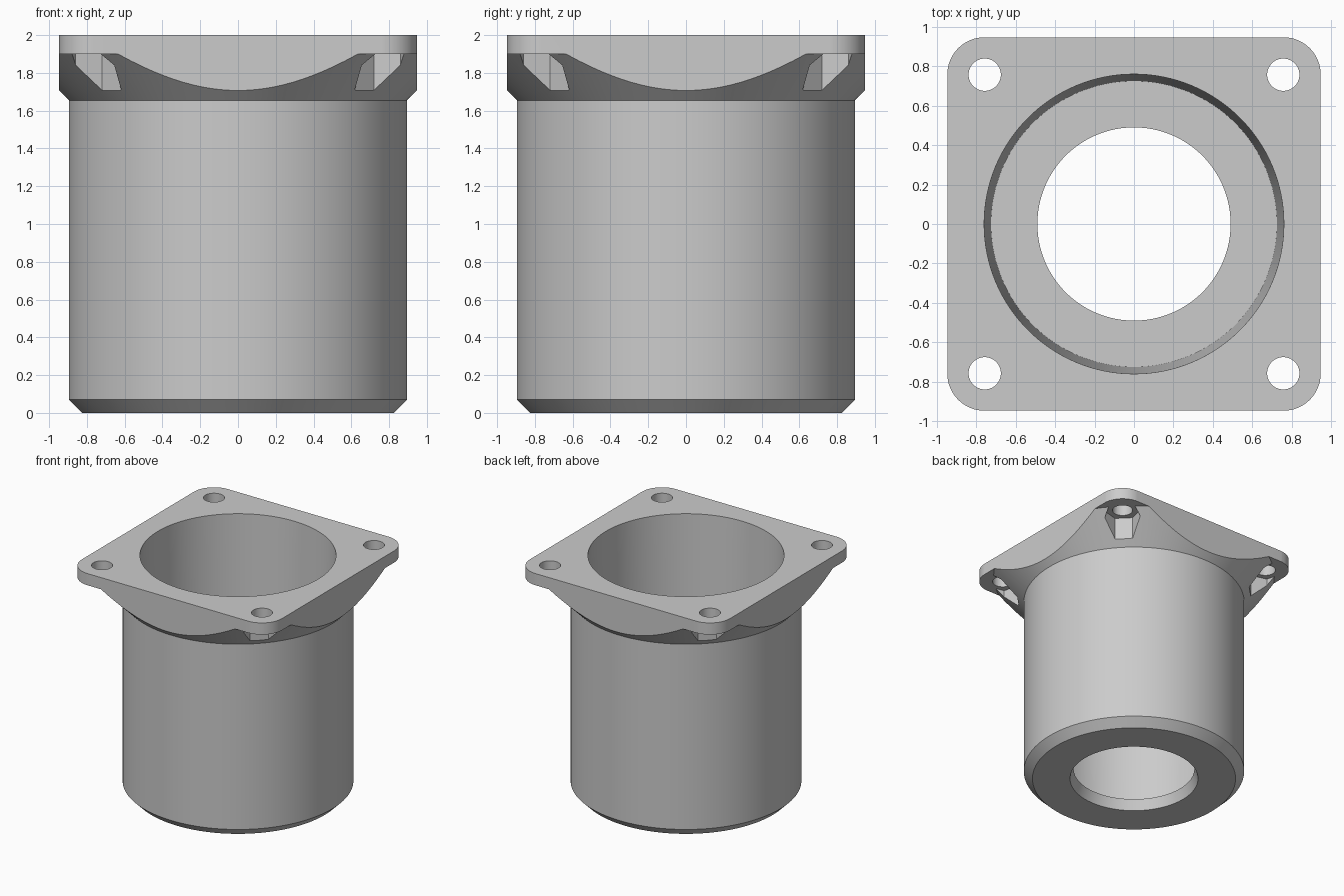
import bpy, bmesh, math
from mathutils import Matrix, Vector

cube = bpy.data.objects.get("Cube")
if cube:
    bpy.data.objects.remove(cube, do_unlink=True)

HALF = 0.947      # half width of the square flange
HOLE = 0.757      # screw hole offset on both axes
SEGMENTS = 128


def new_object(name, bm):
    bmesh.ops.recalc_face_normals(bm, faces=bm.faces[:])
    mesh = bpy.data.meshes.new(name)
    bm.to_mesh(mesh)
    bm.free()
    obj = bpy.data.objects.new(name, mesh)
    bpy.context.collection.objects.link(obj)
    return obj


def lathe(name, profile):
    """Revolve a closed (radius, height) profile around z."""
    bm = bmesh.new()
    rings = []
    for i in range(SEGMENTS):
        a = 2 * math.pi * i / SEGMENTS
        rings.append([bm.verts.new((r * math.cos(a), r * math.sin(a), z)) for r, z in profile])
    n = len(profile)
    for i, ring in enumerate(rings):
        nxt = rings[(i + 1) % SEGMENTS]
        for j in range(n):
            k = (j + 1) % n
            bm.faces.new((ring[j], nxt[j], nxt[k], ring[k]))
    return new_object(name, bm)


def rounded_prism(name, half, radius, bottom, top, steps=16):
    bm = bmesh.new()
    c = half - radius
    outline = []
    for q, (sx, sy) in enumerate(((1, 1), (-1, 1), (-1, -1), (1, -1))):
        for i in range(steps + 1):
            a = math.pi / 2 * (q + i / steps)
            outline.append((sx * c + radius * math.cos(a), sy * c + radius * math.sin(a)))
    face = bm.faces.new([bm.verts.new((x, y, bottom)) for x, y in outline])
    up = bmesh.ops.extrude_face_region(bm, geom=[face])["geom"]
    bmesh.ops.translate(bm, verts=[v for v in up if isinstance(v, bmesh.types.BMVert)],
                        vec=(0, 0, top - bottom))
    return new_object(name, bm)


def corner_cutters(name, sides, radius, bottom, top):
    """One prism at each corner, a flat side turned to the centre."""
    bm = bmesh.new()
    for q in range(4):
        a = math.pi / 4 + q * math.pi / 2
        spot = Vector((math.cos(a), math.sin(a), 0)) * HOLE * math.sqrt(2)
        spot.z = (bottom + top) / 2
        first = bmesh.ops.create_cone(bm, cap_ends=True, segments=sides, radius1=radius,
                                      radius2=radius, depth=top - bottom)["verts"]
        # put a flat side, not a vertex, on the local x axis
        angles = [math.atan2(v.co.y, v.co.x) for v in first]
        turn = a - min(angles, key=abs) + math.pi / sides
        bmesh.ops.transform(bm, verts=first,
                            matrix=Matrix.Translation(spot) @ Matrix.Rotation(turn, 4, "Z"))
    return new_object(name, bm)


def cut(obj, tool, operation):
    bpy.context.view_layer.objects.active = obj
    mod = obj.modifiers.new(tool.name, "BOOLEAN")
    mod.object, mod.operation, mod.solver = tool, operation, "EXACT"
    bpy.ops.object.modifier_apply(modifier=mod.name)
    bpy.data.objects.remove(tool, do_unlink=True)


# Cup with open floor, tapered bore, flared collar and flange disc
housing = lathe("flanged_housing", [
    (0.52, 0), (0.825, 0), (0.895, 0.07), (0.895, 1.655), (1.14, 1.9),
    (1.4, 1.9), (1.4, 2), (0.76, 2), (0.725, 0.09), (0.49, 0.09)])

# Trim the collar and flange to a rounded square
cut(housing, rounded_prism("square_trim", HALF, HOLE / 4, -0.5, 2.5), "INTERSECT")

# Hexagonal nut pockets under the flange, and screw holes through it
cut(housing, corner_cutters("nut_pockets", 6, 0.125 / math.cos(math.pi / 6), 1.5, 1.9), "DIFFERENCE")
cut(housing, corner_cutters("screw_holes", 32, 0.082, 1.4, 2.2), "DIFFERENCE")

# Grey finish
grey = bpy.data.materials.new("plain_grey")
grey.use_nodes = True
colour = (0.6, 0.6, 0.6, 1)
grey.diffuse_color = colour
grey.node_tree.nodes["Principled BSDF"].inputs["Base Color"].default_value = colour
housing.data.materials.clear()
housing.data.materials.append(grey)

bpy.ops.object.select_all(action="DESELECT")
housing.select_set(True)
bpy.context.view_layer.objects.active = housing
bpy.ops.object.shade_smooth_by_angle(angle=math.radians(25))
